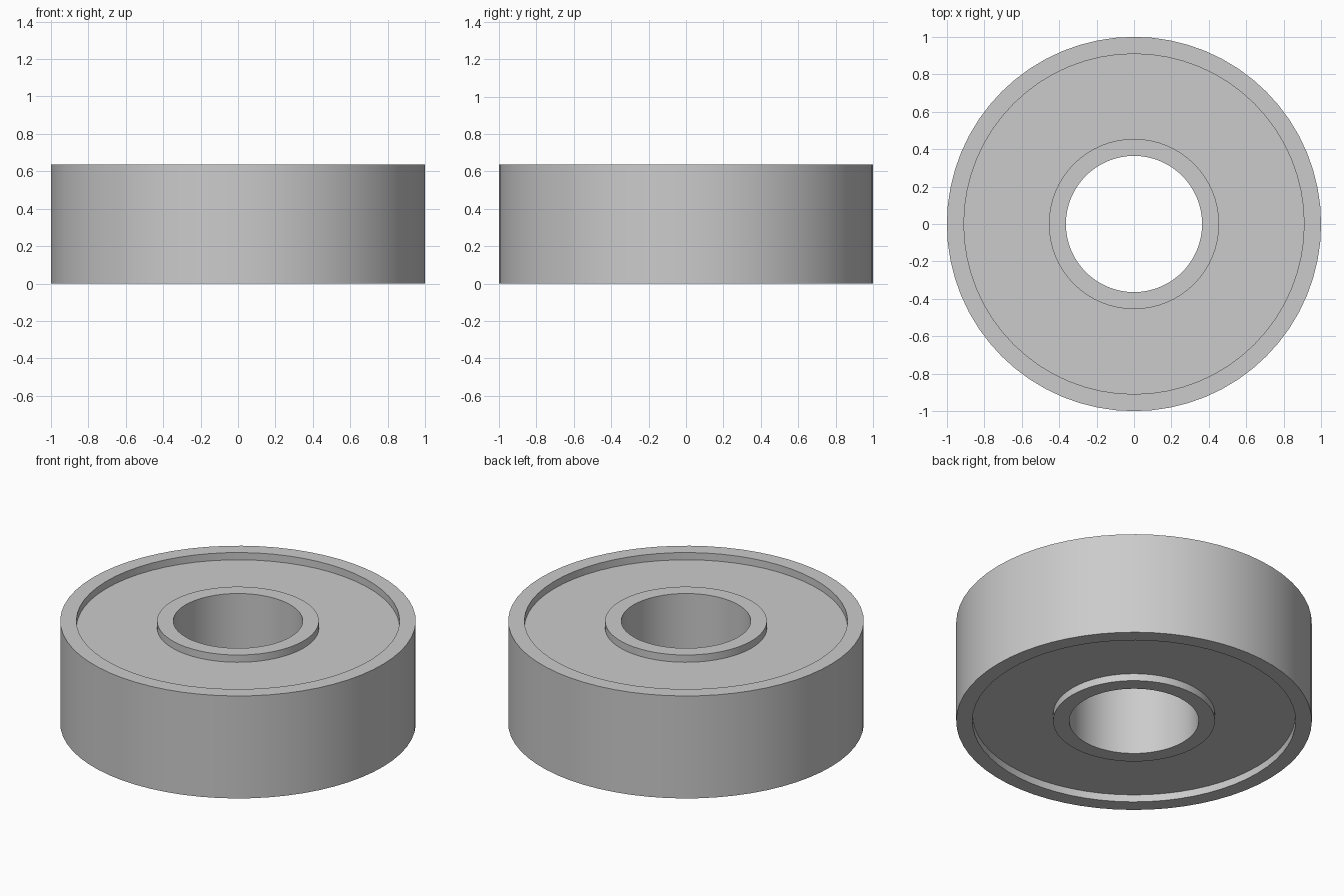
import bpy
import bmesh
import math
from mathutils import Matrix

cube = bpy.data.objects.get("Cube")
if cube:
    bpy.data.objects.remove(cube, do_unlink=True)

SEGMENTS = 64
HEIGHT = 0.636
RECESS = 0.045

# Single plain metal colour
steel = bpy.data.materials.new("steel_grey")
steel.use_nodes = True
GREY = (0.6, 0.6, 0.6, 1)
steel.diffuse_color = GREY
steel.node_tree.nodes["Principled BSDF"].inputs["Base Color"].default_value = GREY


def ring(name, inner, outer, bottom, top):
    """Turn a rectangular section around z into a closed ring."""
    bm = bmesh.new()
    section = [(inner, bottom), (outer, bottom), (outer, top), (inner, top)]
    loops = []
    for i in range(SEGMENTS):
        turn = Matrix.Rotation(math.tau * i / SEGMENTS, 3, "Z")
        loops.append([bm.verts.new((r * turn[0][0], r * turn[1][0], z)) for r, z in section])
    for i, a in enumerate(loops):
        b = loops[(i + 1) % SEGMENTS]
        for j in range(4):
            k = (j + 1) % 4
            bm.faces.new((a[j], b[j], b[k], a[k]))
    bmesh.ops.recalc_face_normals(bm, faces=bm.faces)
    mesh = bpy.data.meshes.new(name)
    bm.to_mesh(mesh)
    bm.free()
    mesh.materials.append(steel)
    obj = bpy.data.objects.new(name, mesh)
    bpy.context.collection.objects.link(obj)
    bpy.ops.object.select_all(action="DESELECT")
    obj.select_set(True)
    bpy.context.view_layer.objects.active = obj
    bpy.ops.object.shade_smooth_by_angle(angle=math.radians(30))
    return obj


# Outer and inner races, with the recessed shield between them
ring("outer_race", 0.909, 1.0, 0, HEIGHT)
ring("inner_race", 0.364, 0.455, 0, HEIGHT)
ring("shield", 0.455, 0.909, RECESS, HEIGHT - RECESS)
